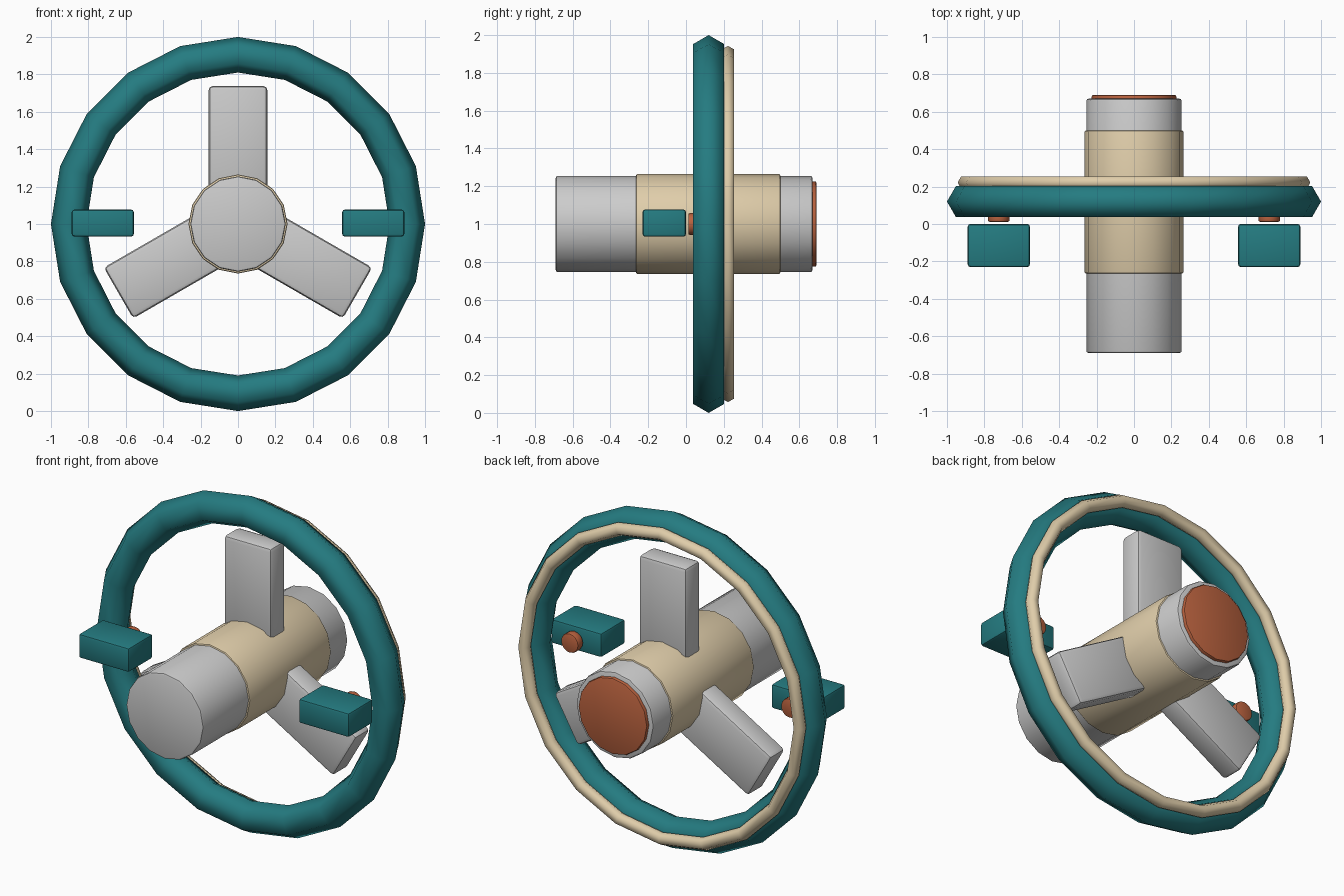
import bpy, math
from mathutils import Matrix, Vector

if "Cube" in bpy.data.objects:
    bpy.data.objects.remove(bpy.data.objects["Cube"])

CENTRE = Vector((0, 0, 1))


def material(name, rgb):
    m = bpy.data.materials.new(name)
    m.diffuse_color = (*rgb, 1)
    m.use_nodes = True
    m.node_tree.nodes["Principled BSDF"].inputs["Base Color"].default_value = m.diffuse_color
    return m


TEAL = material("teal", (0.018, 0.2, 0.22))
CREAM = material("cream", (0.74, 0.61, 0.4))
ORANGE = material("orange", (0.5, 0.125, 0.05))


def finish(name, mat, bevel=0, segments=2, angle=30):
    ob = bpy.context.object
    ob.name = name
    bpy.ops.object.transform_apply(location=False, rotation=True, scale=True)
    if mat:
        ob.data.materials.append(mat)
    if bevel:
        mod = ob.modifiers.new("Bevel", 'BEVEL')
        mod.width = bevel
        mod.segments = segments
        mod.limit_method = 'ANGLE'
        mod.angle_limit = math.radians(40)
        bpy.ops.object.modifier_apply(modifier=mod.name)
    bpy.ops.object.shade_smooth_by_angle(angle=math.radians(angle))
    return ob


def ring(name, y, major, minor, mat):
    bpy.ops.mesh.primitive_torus_add(
        major_segments=20, minor_segments=6, major_radius=major, minor_radius=minor,
        location=(0, y, 1), rotation=(math.pi / 2, 0, 0))
    return finish(name, mat, angle=75)


def drum(name, x, y0, y1, radius, mat, bevel):
    # cylinder lying along y
    bpy.ops.mesh.primitive_cylinder_add(
        vertices=16, radius=radius, depth=y1 - y0,
        location=(x, (y0 + y1) / 2, 1), rotation=(math.pi / 2, 0, 0))
    return finish(name, mat, bevel)


def box(name, lo, hi, mat, bevel):
    lo, hi = Vector(lo), Vector(hi)
    bpy.ops.mesh.primitive_cube_add(size=1, location=(lo + hi) / 2)
    bpy.context.object.scale = hi - lo
    return finish(name, mat, bevel)


# wheel rim and the thin trim ring behind it
ring("rim", 0.12, 0.905, 0.095, TEAL)
ring("rim_trim", 0.222, 0.905, 0.038, CREAM)

# hub: long shaft, outer sleeve, rear cap
drum("hub_shaft", 0, -0.69, 0.67, 0.255, None, 0.012)
drum("hub_sleeve", 0, -0.265, 0.5, 0.265, CREAM, 0.01)
drum("hub_cap", 0, 0.64, 0.69, 0.226, ORANGE, 0.008)

# three spokes, turned about the hub axis
for i in range(3):
    spoke = box(f"spoke_{i + 1}", (-0.157, 0.085, 1.1), (0.157, 0.225, 1.738), None, 0.022)
    turn = Matrix.Rotation(i * math.tau / 3, 4, 'Y')
    spoke.matrix_world = (Matrix.Translation(CENTRE) @ turn
                          @ Matrix.Translation(-CENTRE) @ Matrix.Translation(spoke.location))

# side paddles with buttons
for side, s in (("left", -1), ("right", 1)):
    x = 0.723 * s
    box(f"paddle_{side}", (x - 0.166, -0.23, 0.933), (x + 0.166, 0, 1.077), TEAL, 0.014)
    drum(f"button_{side}", x, 0.012, 0.062, 0.057, ORANGE, 0.007)
